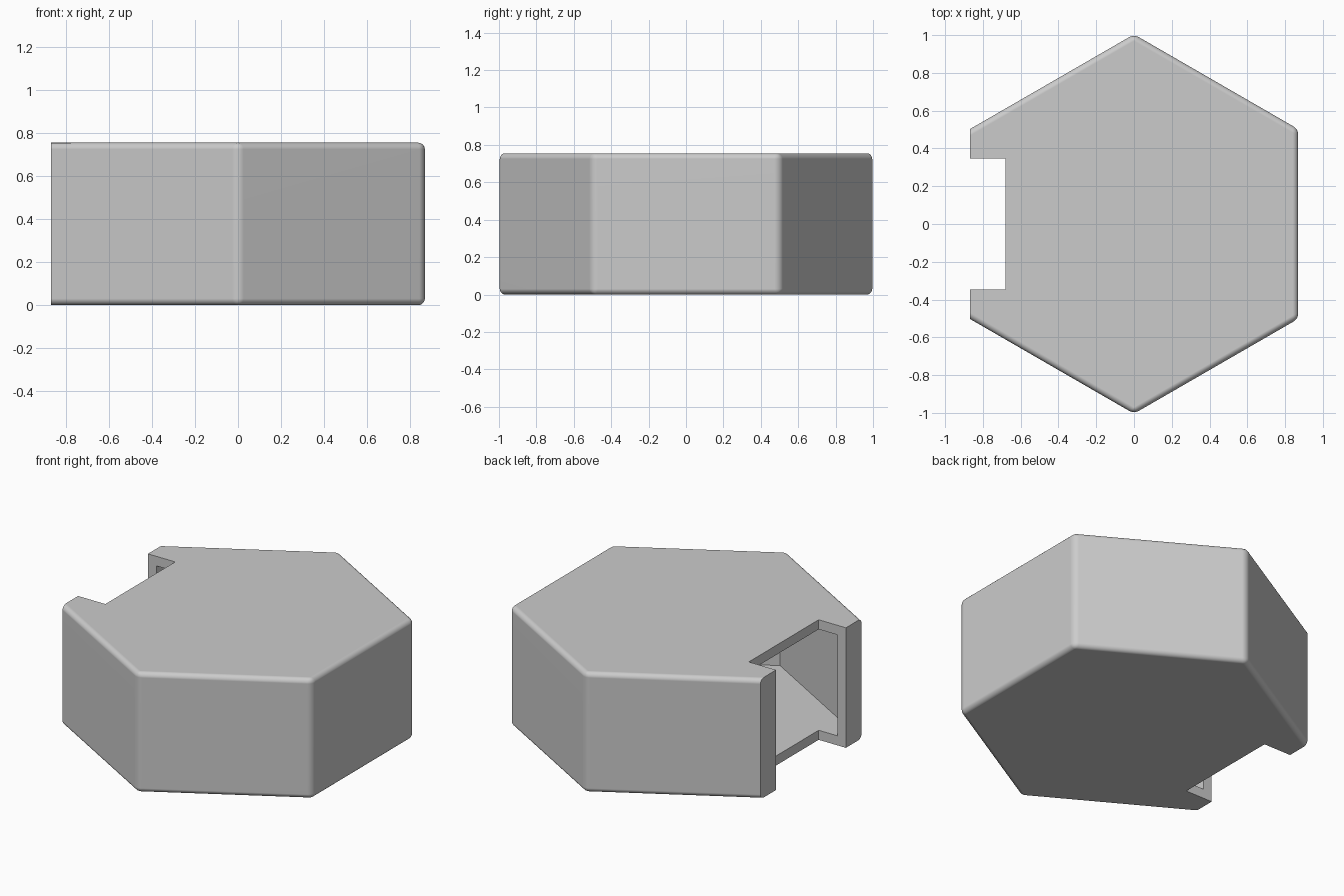
import bpy, bmesh
from math import sin, cos, radians

HEIGHT = 0.755
WALL = 0.06
cube = bpy.data.objects.get("Cube")
if cube:
    bpy.data.objects.remove(cube, do_unlink=True)

grey = bpy.data.materials.new("plain_grey")
grey.use_nodes = True
colour = (0.6, 0.6, 0.6, 1)
grey.diffuse_color = colour
grey.node_tree.nodes["Principled BSDF"].inputs["Base Color"].default_value = colour


def prism(name, outline, z0, z1):
    """Upright prism over a flat outline."""
    bm = bmesh.new()
    base = bm.faces.new([bm.verts.new((x, y, z0)) for x, y in outline])
    top = bmesh.ops.extrude_face_region(bm, geom=[base])["geom"]
    for v in top:
        if isinstance(v, bmesh.types.BMVert):
            v.co.z = z1
    bmesh.ops.recalc_face_normals(bm, faces=bm.faces)
    mesh = bpy.data.meshes.new(name)
    bm.to_mesh(mesh)
    bm.free()
    obj = bpy.data.objects.new(name, mesh)
    mesh.materials.append(grey)
    bpy.context.collection.objects.link(obj)
    return obj


def hexagon(radius):
    return [(radius * sin(radians(60 * i)), radius * cos(radians(60 * i))) for i in range(6)]


# Outer body, rounded everywhere except around the open side
shell = prism("hexagonal_shell", hexagon(1.004), 0, HEIGHT)
bm = bmesh.new()
bm.from_mesh(shell.data)
rounded = [e for e in bm.edges if not any(f.normal.x < -0.99 for f in e.link_faces)]
bmesh.ops.bevel(bm, geom=rounded, offset=0.03, offset_type='OFFSET',
                segments=5, profile=0.5, affect='EDGES')
bm.to_mesh(shell.data)
bm.free()

# Hollow inside, then the slot through the open side
cavity = prism("cavity_cutter", hexagon(0.935), WALL, HEIGHT - WALL)
slot = prism("slot_cutter", [(-1.2, -0.347), (-0.68, -0.347), (-0.68, 0.347), (-1.2, 0.347)],
             -0.2, HEIGHT + 0.2)
bpy.context.view_layer.objects.active = shell
for cutter in (cavity, slot):
    cutter.hide_render = True
    mod = shell.modifiers.new("cut", 'BOOLEAN')
    mod.operation = 'DIFFERENCE'
    mod.solver = 'EXACT'
    mod.object = cutter
    bpy.ops.object.modifier_apply(modifier=mod.name)
for cutter in (cavity, slot):
    bpy.data.objects.remove(cutter, do_unlink=True)

# Soft rounded edges, crisp cuts
bpy.ops.object.select_all(action='DESELECT')
shell.select_set(True)
bpy.ops.object.shade_smooth_by_angle(angle=radians(30))
weighted = shell.modifiers.new("flat_sides", 'WEIGHTED_NORMAL')
weighted.keep_sharp = True
